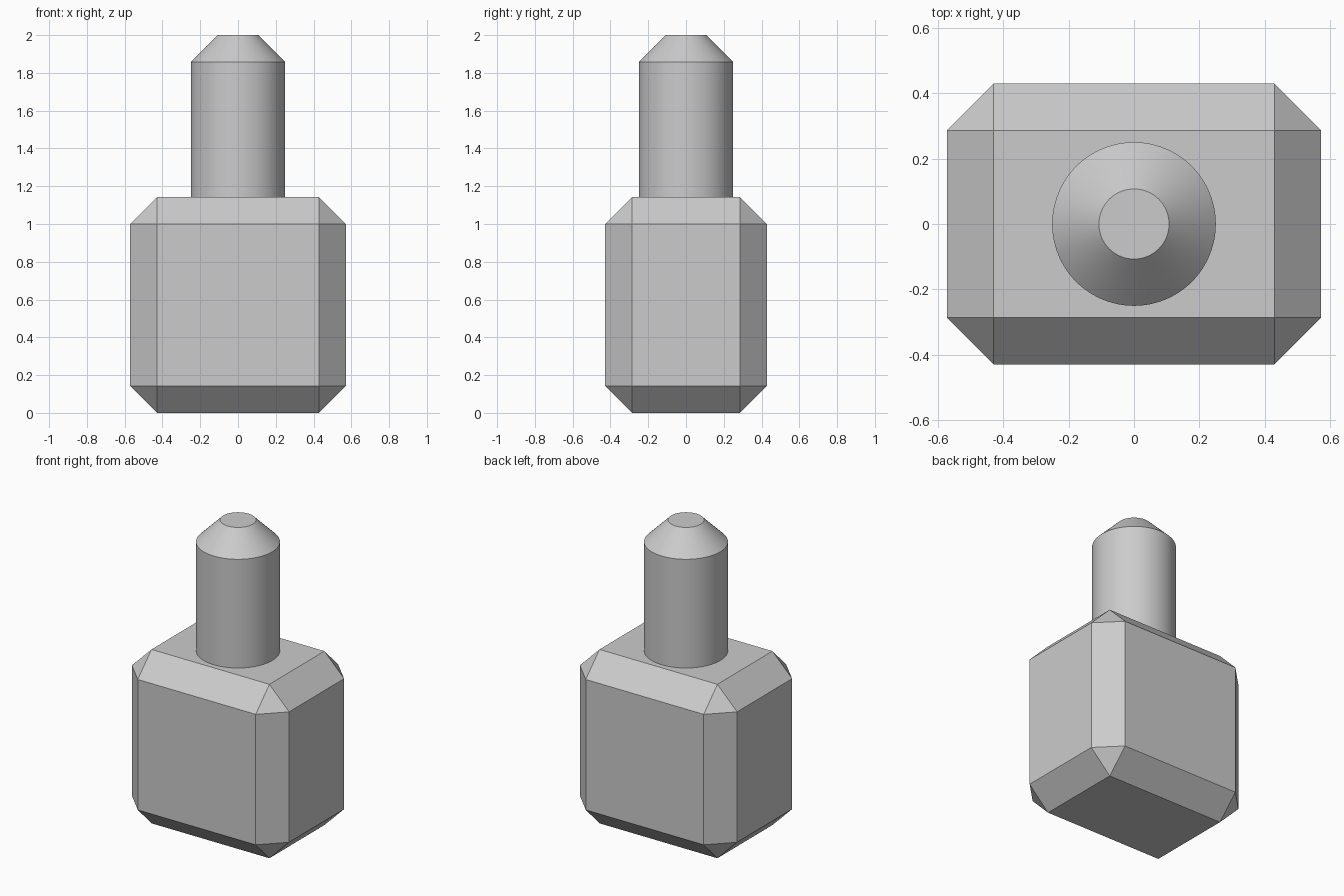
import bpy
import bmesh
import math
from mathutils import Matrix

cube = bpy.data.objects.get("Cube")
if cube:
    bpy.data.objects.remove(cube, do_unlink=True)

UNIT = 1 / 7                       # chamfer size, the module of the whole part
BODY = (8 * UNIT, 6 * UNIT, 8 * UNIT)
TOP = 2.0
RADIUS = 0.25

grey = bpy.data.materials.new("plain_grey")
grey.use_nodes = True
colour = (0.6, 0.6, 0.6, 1)
grey.diffuse_color = colour
grey.node_tree.nodes["Principled BSDF"].inputs["Base Color"].default_value = colour


def add_object(name, bm):
    mesh = bpy.data.meshes.new(name)
    bm.to_mesh(mesh)
    bm.free()
    mesh.materials.append(grey)
    obj = bpy.data.objects.new(name, mesh)
    bpy.context.collection.objects.link(obj)
    return obj


def chamfer(bm, edges):
    bmesh.ops.bevel(bm, geom=edges, offset=UNIT, offset_type='OFFSET',
                    segments=1, affect='EDGES', clamp_overlap=False)


# Body: block with every edge chamfered
bm = bmesh.new()
bmesh.ops.create_cube(bm, size=1)
bmesh.ops.scale(bm, vec=BODY, verts=bm.verts)
bmesh.ops.translate(bm, vec=(0, 0, BODY[2] / 2), verts=bm.verts)
chamfer(bm, bm.edges[:])
add_object("body_block", bm)

# Shaft: round pin on top of the block with a chamfered tip
bm = bmesh.new()
height = TOP - BODY[2]
bmesh.ops.create_cone(bm, cap_ends=True, segments=96, radius1=RADIUS,
                      radius2=RADIUS, depth=height,
                      matrix=Matrix.Translation((0, 0, BODY[2] + height / 2)))
rim = [e for e in bm.edges if all(v.co.z > TOP - 0.01 for v in e.verts)]
chamfer(bm, rim)
shaft = add_object("shaft", bm)

# Smooth the round sides, keep the rims sharp
bpy.ops.object.select_all(action='DESELECT')
shaft.select_set(True)
bpy.context.view_layer.objects.active = shaft
bpy.ops.object.shade_smooth_by_angle(angle=math.radians(30))
